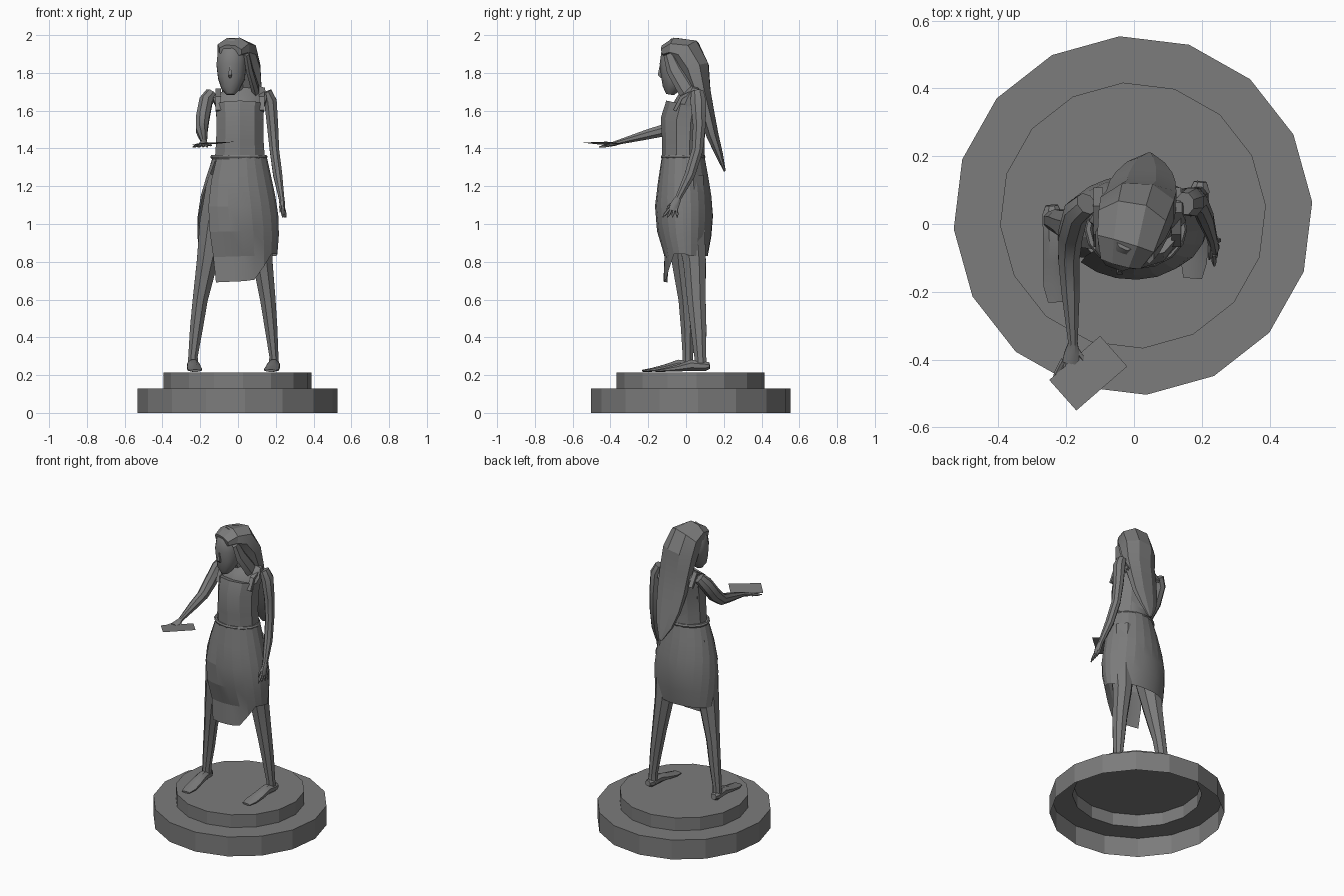
import bpy, bmesh, math
from mathutils import Vector

cube = bpy.data.objects.get("Cube")
if cube:
    bpy.data.objects.remove(cube, do_unlink=True)

# One stone colour for the whole statue
stone = bpy.data.materials.new("grey_stone")
stone.use_nodes = True
stone.diffuse_color = (.2, .2, .2, 1)
stone.node_tree.nodes["Principled BSDF"].inputs["Base Color"].default_value = stone.diffuse_color


def finish(name, bm, angle=0):
    mesh = bpy.data.meshes.new(name)
    bm.to_mesh(mesh)
    bm.free()
    mesh.materials.append(stone)
    obj = bpy.data.objects.new(name, mesh)
    bpy.context.collection.objects.link(obj)
    if angle:
        bpy.ops.object.select_all(action="DESELECT")
        obj.select_set(True)
        bpy.context.view_layer.objects.active = obj
        bpy.ops.object.shade_smooth_by_angle(angle=math.radians(angle))
    return obj


def skin(name, rings, closed=True, cap_start=True, cap_end=True, angle=0):
    """Bridge a series of equally sized point rings."""
    bm = bmesh.new()
    loops = [[bm.verts.new(p) for p in ring] for ring in rings]
    count = len(loops[0])
    for low, high in zip(loops, loops[1:]):
        for i in range(count if closed else count - 1):
            j = (i + 1) % count
            bm.faces.new((low[i], low[j], high[j], high[i]))
    if cap_start:
        bm.faces.new(loops[0][::-1])
    if cap_end:
        bm.faces.new(loops[-1])
    bmesh.ops.recalc_face_normals(bm, faces=bm.faces)
    return finish(name, bm, angle)


def loft(name, path, sides=8, angle=35):
    """Sweep an ellipse along path points (x, y, z, half width, half depth)."""
    centres = [Vector(p[:3]) for p in path]
    rings = []
    for i, (centre, p) in enumerate(zip(centres, path)):
        ahead = centres[min(i + 1, len(path) - 1)]
        behind = centres[max(i - 1, 0)]
        along = (ahead - behind).normalized()
        side = Vector((1, 0, 0))
        side = (side - along * side.dot(along)).normalized()
        depth = along.cross(side)
        turns = [math.tau * (k + .5) / sides for k in range(sides)]
        rings.append([centre + side * p[3] * math.cos(t) + depth * p[4] * math.sin(t)
                      for t in turns])
    return skin(name, rings, angle=angle)


def blend(table, key):
    """Interpolate the rows of a table sorted by descending first value."""
    for upper, lower in zip(table, table[1:]):
        if key >= lower[0]:
            f = min(1, max(0, (upper[0] - key) / (upper[0] - lower[0])))
            return [a + (b - a) * f for a, b in zip(upper[1:], lower[1:])]
    return table[-1][1:]


# Stepped plinth, open underneath
def plinth_ring(radius, z, sides=16):
    turns = [math.tau * k / sides + .075 for k in range(sides)]
    return [(radius * math.cos(t) - .003, radius * math.sin(t) + .025, z) for t in turns]


skin("plinth", [plinth_ring(.53, 0), plinth_ring(.53, .13),
                plinth_ring(.393, .13), plinth_ring(.393, .215)], cap_start=False)

# Torso, bodice and neck
loft("torso", [(.01, 0, 1.3, .13, .1), (.01, 0, 1.46, .12, .095), (.01, .01, 1.6, .125, .095),
               (.01, .03, 1.66, .15, .075), (.01, .045, 1.7, .14, .05),
               (0, .045, 1.73, .06, .04)], sides=10)
loft("bodice", [(.01, -.015, 1.33, .14, .112), (.01, -.015, 1.44, .132, .112),
                (.01, -.012, 1.55, .13, .122), (.01, .005, 1.63, .135, .112)], sides=10, angle=20)
loft("neck", [(0, .045, 1.66, .05, .045), (-.01, .02, 1.73, .042, .042),
              (-.02, -.01, 1.8, .042, .042)])
for label, x in (("left", .125), ("right", -.105)):
    loft(label + "_strap", [(x, -.06, 1.6, .02, .012), (x, -.025, 1.67, .02, .012),
                            (x, .05, 1.71, .02, .012), (x, .1, 1.63, .02, .012)], sides=4)

# Belt
bpy.ops.mesh.primitive_torus_add(major_radius=.14, minor_radius=.012, major_segments=16,
                                 minor_segments=6, location=(.005, -.015, 1.355))
belt = bpy.context.object
belt.name = "belt"
belt.scale.y = .78
belt.data.materials.append(stone)

# Wrapped skirt with a side slit and a long front panel
# rows: height, centre x, centre y, half width, half depth
SKIRT = [(1.36, .01, -.015, .142, .113), (1.2, 0, -.012, .187, .14), (1.08, 0, -.01, .212, .156),
         (.95, 0, -.008, .217, .145), (.83, 0, 0, .208, .115), (.69, -.005, .005, .2, .125)]
HEM = [(360, .84), (327, .84), (296, .7), (230, .69)]


def skirt_row(drop, columns=20):
    row = []
    start, end = 212 + 24 * drop, 572 - 30 * drop
    for k in range(columns + 1):
        turn = start + (end - start) * k / columns
        hem = blend(HEM, turn)[0] if turn < 360 else .83
        z = 1.36 + (hem - 1.36) * drop
        cx, cy, rx, ry = blend(SKIRT, z)
        t = math.radians(turn)
        row.append((cx + rx * math.cos(t), cy + ry * math.sin(t), z))
    return row


skirt = skin("skirt", [skirt_row(k / 5) for k in range(6)], closed=False,
             cap_start=False, cap_end=False, angle=12)

# Legs
loft("right_leg", [(-.08, -.01, 1.25, .085, .1), (-.125, -.02, 1, .085, .085),
                   (-.163, -.015, .8, .06, .065), (-.2, 0, .6, .043, .043),
                   (-.22, .008, .45, .037, .038), (-.238, .01, .3, .027, .03),
                   (-.24, .01, .235, .03, .032)])
loft("left_leg", [(.09, 0, 1.25, .085, .1), (.115, .02, 1, .08, .085),
                  (.13, .045, .8, .057, .065), (.158, .055, .6, .044, .053),
                  (.175, .066, .45, .036, .045), (.19, .075, .3, .026, .034),
                  (.19, .08, .235, .03, .035)])


# Bare feet with the toes flattened
def foot(name, x, y, swing):
    steps = [(.045, .25, .02, .018), (.02, .247, .031, .028), (-.05, .252, .034, .032),
             (-.12, .238, .039, .02), (-.19, .228, .042, .011), (-.24, .223, .03, .006)]
    loft(name, [(x - swing * dy, y + dy, z, w, h) for dy, z, w, h in steps])


foot("right_foot", -.24, .01, .06)
foot("left_foot", .192, .08, -.08)


# Arms with palms and fingers
def fingers(side, base, tip, spread, size=.008):
    base, tip, spread = Vector(base), Vector(tip), Vector(spread)
    for k, word in enumerate(("first", "second", "third", "fourth")):
        fan = spread * (k - 1.5)
        root, end = base + fan, tip + fan * 2
        loft(f"{side}_{word}_finger", [(*root, size, size), (*root.lerp(end, .6), size, size),
                                       (*end, size / 3, size / 3)], sides=5)


loft("left_arm", [(.15, .06, 1.7, .03, .035), (.172, .065, 1.65, .036, .045),
                  (.183, .07, 1.52, .032, .036), (.193, .06, 1.39, .027, .032),
                  (.21, .02, 1.26, .026, .03), (.23, -.04, 1.14, .016, .018),
                  (.235, -.06, 1.1, .016, .026), (.238, -.07, 1.07, .013, .025)])
fingers("left", (.24, -.07, 1.08), (.246, -.085, 1.035), (.003, .013, 0))
loft("left_thumb", [(.23, -.06, 1.12, .009, .009), (.225, -.095, 1.09, .007, .007),
                    (.222, -.105, 1.06, .002, .002)], sides=5)

loft("right_arm", [(-.14, .06, 1.69, .035, .035), (-.17, .035, 1.65, .038, .045),
                   (-.187, -.03, 1.56, .038, .045), (-.192, -.1, 1.5, .034, .036),
                   (-.187, -.2, 1.475, .029, .029), (-.18, -.35, 1.435, .015, .014),
                   (-.183, -.38, 1.425, .024, .013), (-.188, -.41, 1.418, .026, .01)])
fingers("right", (-.188, -.4, 1.418), (-.2, -.46, 1.408), (.013, 0, 0))
loft("right_thumb", [(-.17, -.37, 1.425, .009, .009), (-.145, -.405, 1.418, .007, .007),
                     (-.14, -.43, 1.415, .002, .002)], sides=5)

# Flat sheet held in the open hand
sheet = bmesh.new()
sheet.faces.new([sheet.verts.new(p) for p in ((-.1, -.33, 1.425), (-.25, -.46, 1.421),
                                              (-.17, -.55, 1.431), (-.02, -.42, 1.436))])
finish("held_sheet", sheet)

# Head and nose
loft("head", [(-.04, -.085, 1.685, .022, .02), (-.04, -.08, 1.715, .05, .045),
              (-.035, -.06, 1.77, .074, .075), (-.035, -.05, 1.84, .083, .09),
              (-.03, -.045, 1.91, .08, .085), (-.02, -.03, 1.97, .04, .05)], sides=10, angle=40)
loft("nose", [(-.042, -.135, 1.84, .005, .006), (-.042, -.138, 1.79, .013, .016),
              (-.042, -.128, 1.775, .008, .008)], sides=4)

# Long hair swept back from the brow to a point behind the waist
loft("hair", [(-.04, -.115, 1.915, .065, .035), (-.025, -.06, 1.93, .094, .06),
              (-.005, 0, 1.905, .11, .092), (.01, .045, 1.82, .118, .085),
              (.022, .075, 1.7, .112, .06), (.025, .11, 1.58, .105, .045),
              (.03, .14, 1.47, .09, .035), (.035, .175, 1.37, .06, .022),
              (.045, .205, 1.28, .012, .006)], angle=20)
loft("hair_side_lock", [(.045, -.09, 1.9, .016, .03), (.06, -.06, 1.82, .02, .045),
                        (.09, 0, 1.72, .022, .05), (.11, .06, 1.62, .015, .03)], sides=6, angle=20)
